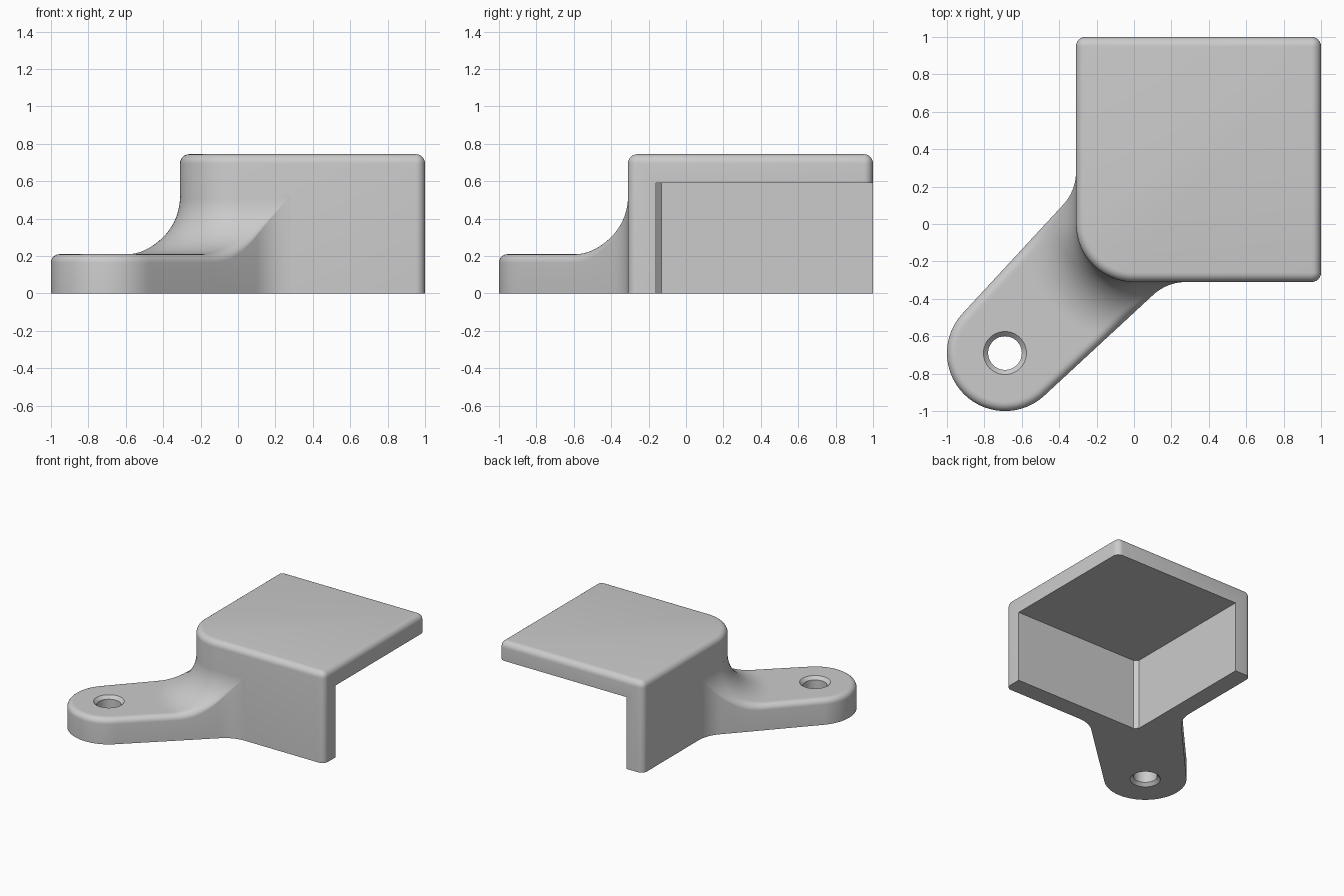
import bpy, bmesh, math
from mathutils import Vector

if "Cube" in bpy.data.objects:
    bpy.data.objects.remove(bpy.data.objects["Cube"])

WALL = 0.31        # offset of the outer walls and radius of the big corner
ARM_H, BLEND = 0.21, 0.31
ROUND = 0.045      # rounding along the arm's top edge

grey = bpy.data.materials.new("light grey")
grey.diffuse_color = (0.6, 0.6, 0.6, 1)
grey.use_nodes = True
grey.node_tree.nodes["Principled BSDF"].inputs["Base Color"].default_value = grey.diffuse_color


def finish(bm, name):
    bmesh.ops.remove_doubles(bm, verts=bm.verts, dist=1e-5)
    bmesh.ops.recalc_face_normals(bm, faces=bm.faces)
    mesh = bpy.data.meshes.new(name)
    bm.to_mesh(mesh)
    bm.free()
    mesh.materials.append(grey)
    ob = bpy.data.objects.new(name, mesh)
    bpy.context.collection.objects.link(ob)
    return ob


def skin(bm, a, b, closed=True):
    n = len(a)
    for i in range(n if closed else n - 1):
        j = (i + 1) % n
        # shared end vertices turn the quad into a triangle
        corners = list(dict.fromkeys((a[i], a[j], b[j], b[i])))
        if len(corners) > 2:
            bm.faces.new(corners)


def loft(name, rings):
    """Closed solid through stacked rings of points."""
    bm = bmesh.new()
    rows = [[bm.verts.new(p) for p in ring] for ring in rings]
    for a, b in zip(rows, rows[1:]):
        skin(bm, a, b)
    bm.faces.new(rows[0])
    bm.faces.new(rows[-1])
    return finish(bm, name)


def cut(ob, cutter):
    mod = ob.modifiers.new("cut", 'BOOLEAN')
    mod.operation, mod.solver, mod.object = 'DIFFERENCE', 'EXACT', cutter
    bpy.context.view_layer.objects.active = ob
    bpy.ops.object.modifier_apply(modifier=mod.name)
    bpy.data.objects.remove(cutter)


def smooth(ob):
    bpy.ops.object.select_all(action='DESELECT')
    ob.select_set(True)
    bpy.context.view_layer.objects.active = ob
    bpy.ops.object.shade_smooth_by_angle(angle=math.radians(30))


# Corner cover: rounded block with a softened top edge
def block_ring(e, z):
    corners = [(0, 0, WALL, 180, 16), (0.95, -0.26, 0.05, 270, 6),
               (0.95, 0.95, 0.05, 0, 6), (-0.26, 0.95, 0.05, 90, 6)]
    pts = []
    for cx, cy, r, a0, n in corners:
        for i in range(n + 1):
            a = math.radians(a0 + 90 * i / n)
            pts.append((cx + (r - e) * math.cos(a), cy + (r - e) * math.sin(a), z))
    return pts


rings = [block_ring(0, 0)]
for k in range(7):
    a = math.pi / 2 * k / 6
    rings.append(block_ring(0.05 * (1 - math.cos(a)), 0.695 + 0.05 * math.sin(a)))
cover = loft("corner_cover", rings)

# Hollow underneath, open on the two far sides, with a chamfered inner corner
plan = [(-0.13, -0.16), (1.2, -0.16), (1.2, 1.2), (-0.16, 1.2), (-0.16, -0.13)]
cut(cover, loft("hollow_cutter", [[(x, y, z) for x, y in plan] for z in (-0.1, 0.59)]))
smooth(cover)


# Mounting arm: flared tab that sweeps up into the rounded corner
def wall_distance(p):
    return math.hypot(min(p.x, 0), min(p.y, 0)) - WALL


def arm_height(s):
    d = BLEND - min(max(s, 0), BLEND)
    return ARM_H + BLEND - math.sqrt(max(BLEND ** 2 - d ** 2, 0))


def polar(a):
    return Vector((math.cos(a), math.sin(a)))


# half outline as (point, inward normal): round tip, straight side, fillet to wall
tip = Vector((-0.69, -0.69))
a_side = math.radians(137.2)
turn = math.radians(42.8)
half = []
for i in range(25):
    n = polar(math.radians(225) + (a_side - math.radians(225)) * i / 24)
    half.append((tip + 0.31 * n, -n))
start, n_side = half[-1]
end = Vector((-0.57, 0.279)) + 0.26 * polar(-turn)
for i in range(1, 25):
    half.append((start.lerp(end, i / 24), n_side))
for i in range(1, 13):
    n = polar(-turn + turn * i / 12)
    half.append((Vector((-0.57, 0.279)) + 0.26 * n, n))
half.append((Vector((-0.30, 0.33)), Vector((1, 0))))   # buried in the wall


def edge_chain(p, n):
    """Points from the ground up and over the rounded top edge."""
    r = ROUND * min(max(wall_distance(p) / 0.2, 0), 1)
    out = [Vector((p.x, p.y, 0))]
    for k in range(7):
        a = math.pi / 2 * k / 6
        q = p + n * r * (1 - math.cos(a))
        out.append(Vector((q.x, q.y, arm_height(wall_distance(q)) - r * (1 - math.sin(a)))))
    return out


def across(p, n=16):
    """Half of a row at constant distance from the corner, up to the diagonal."""
    rho = wall_distance(p) + WALL
    run = max(p.y, 0)
    a0 = math.pi if p.y > 0 else math.atan2(p.y, p.x) % (2 * math.pi)
    total = run + rho * (math.radians(225) - a0)
    pts = []
    for i in range(1, n + 1):
        d = total * i / n
        if d < run:
            pts.append(Vector((p.x, p.y - d, p.z)))
        else:
            q = rho * polar(a0 + (d - run) / rho)
            pts.append(Vector((q.x, q.y, p.z)))
    return pts


bm = bmesh.new()
rows = []
for p, n in half:
    chain = edge_chain(p, n)
    left = chain + across(chain[-1])
    full = left + [Vector((v.y, v.x, v.z)) for v in reversed(left[:-1])]
    rows.append([bm.verts.new(v) for v in full])
for a, b in zip(rows, rows[1:]):
    skin(bm, a, b, closed=False)
# buried end wall and flat underside
last = rows[-1]
foot = [last[0]] + [bm.verts.new((v.co.x, v.co.y, 0)) for v in last[1:-1]] + [last[-1]]
skin(bm, last, foot, closed=False)
bottom = [r[0] for r in rows[:-1]] + foot + [r[-1] for r in reversed(rows[1:-1])]
bm.faces.new(bottom)
arm = finish(bm, "mounting_arm")

# Screw hole, chamfered on both faces
profile = [(-0.01, 0.125), (0.025, 0.09), (0.185, 0.09), (0.22, 0.125)]
hole = [[(tip.x + r * math.cos(math.tau * i / 48), tip.y + r * math.sin(math.tau * i / 48), z)
         for i in range(48)] for z, r in profile]
cut(arm, loft("hole_cutter", hole))
smooth(arm)
